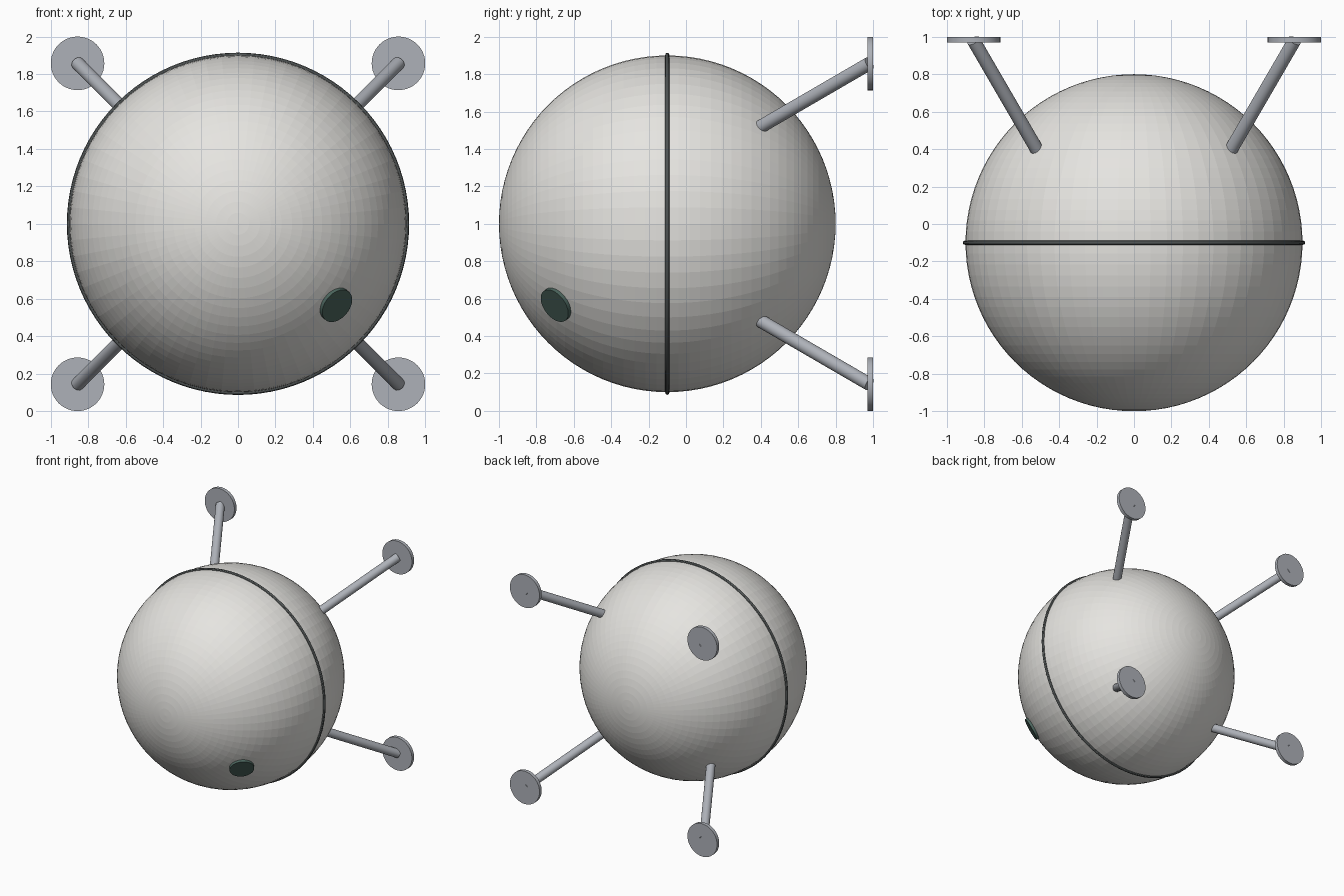
import bpy
from math import pi
from mathutils import Vector

if "Cube" in bpy.data.objects:
    bpy.data.objects.remove(bpy.data.objects["Cube"])

CENTRE = Vector((0, -0.1, 1))
RADIUS = 0.9


def material(name, rgb):
    m = bpy.data.materials.new(name)
    m.diffuse_color = (*rgb, 1)
    m.use_nodes = True
    m.node_tree.nodes["Principled BSDF"].inputs["Base Color"].default_value = m.diffuse_color
    return m


shell_mat = material("shell_off_white", (0.79, 0.78, 0.75))
metal_mat = material("metal_grey", (0.42, 0.44, 0.48))
seam_mat = material("seam_dark", (0.08, 0.09, 0.09))
glass_mat = material("port_green", (0.07, 0.13, 0.11))


def finish(name, mat, smooth=True):
    o = bpy.context.object
    o.name = name
    o.data.materials.append(mat)
    if smooth:
        bpy.ops.object.shade_smooth_by_angle()
    return o


def rod(name, a, b, radius, mat, sides=32):
    """Cylinder running from point a to point b."""
    a, b = Vector(a), Vector(b)
    d = b - a
    bpy.ops.mesh.primitive_cylinder_add(
        vertices=sides, radius=radius, depth=d.length, location=(a + b) / 2,
        rotation=d.to_track_quat('Z', 'Y').to_euler())
    return finish(name, mat)


# Spherical shell with its poles facing front and back
bpy.ops.mesh.primitive_uv_sphere_add(segments=64, ring_count=48, radius=RADIUS,
                                     location=CENTRE, rotation=(pi / 2, 0, 0))
finish("shell", shell_mat, smooth=False)

# Thin seam ring around the middle
bpy.ops.mesh.primitive_torus_add(major_segments=96, minor_segments=12,
                                 major_radius=0.903, minor_radius=0.011,
                                 location=CENTRE, rotation=(pi / 2, 0, 0))
finish("seam_ring", seam_mat)

# Round port on the lower front right
n = Vector((0.58, -0.66, -0.48)).normalized()
rod("port", CENTRE + n * 0.87, CENTRE + n * 0.915, 0.098, glass_mat)

# Four struts with round foot pads at the back
for sx, side in ((-1, "left"), (1, "right")):
    for sz, level in ((-1, "lower"), (1, "upper")):
        rod(f"{level}_{side}_strut", (sx * 0.52, 0.40, 1 + sz * 0.52),
            (sx * 0.857, 0.98, 1 + sz * 0.857), 0.036, metal_mat, 24)
        rod(f"{level}_{side}_pad", (sx * 0.857, 0.97, 1 + sz * 0.857),
            (sx * 0.857, 1.0, 1 + sz * 0.857), 0.143, metal_mat, 48)
